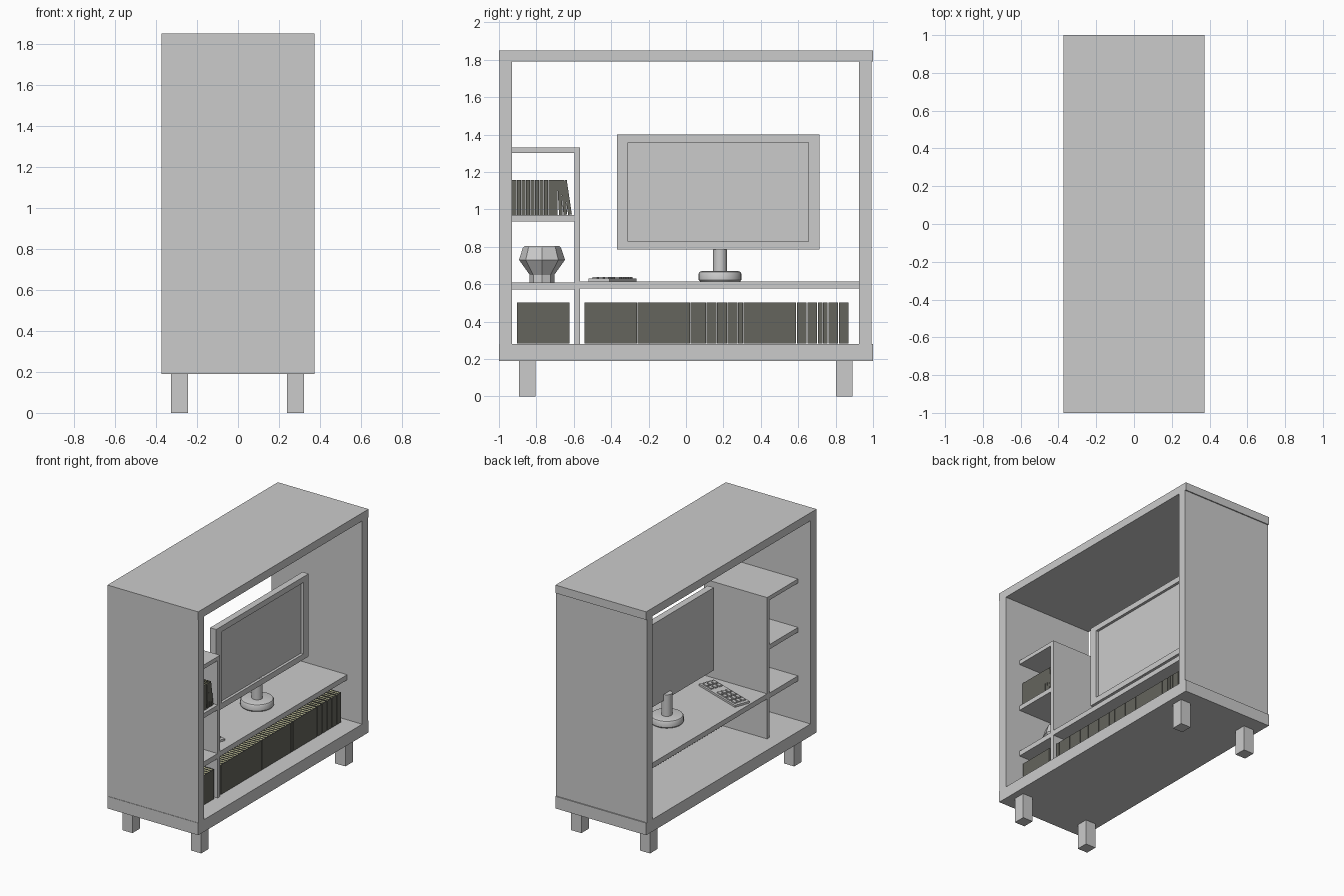
import bpy, bmesh, math
from mathutils import Matrix

if "Cube" in bpy.data.objects:
    bpy.data.objects.remove(bpy.data.objects["Cube"])


def material(name, color):
    m = bpy.data.materials.new(name)
    m.diffuse_color = (*color, 1)
    m.use_nodes = True
    m.node_tree.nodes["Principled BSDF"].inputs["Base Color"].default_value = m.diffuse_color
    return m


COVER = material("book_cover", (0.13, 0.13, 0.11))
PAPER = material("paper", (0.72, 0.72, 0.42))


def finish(name, bm, mats=()):
    mesh = bpy.data.meshes.new(name)
    bm.to_mesh(mesh)
    bm.free()
    for m in mats:
        mesh.materials.append(m)
    ob = bpy.data.objects.new(name, mesh)
    bpy.context.collection.objects.link(ob)
    return ob


def add_box(bm, x, y, z, mat=0, xf=Matrix()):
    """Box from (min, max) ranges, optionally transformed."""
    r = (x, y, z)
    m = Matrix.Translation([(a + b) / 2 for a, b in r]) @ Matrix.Diagonal([b - a for a, b in r] + [1])
    verts = bmesh.ops.create_cube(bm, size=1, matrix=xf @ m)["verts"]
    for f in {f for v in verts for f in v.link_faces}:
        f.material_index = mat


def box(name, x, y, z):
    bm = bmesh.new()
    add_box(bm, x, y, z)
    return finish(name, bm)


def lathe(name, profile, sides, loc, smooth=False):
    bm = bmesh.new()
    vs = [bm.verts.new((r, 0, z)) for r, z in profile]
    es = [bm.edges.new(p) for p in zip(vs, vs[1:])]
    bmesh.ops.spin(bm, geom=vs + es, axis=(0, 0, 1), cent=(0, 0, 0),
                   angle=math.tau, steps=sides, use_merge=True)
    bmesh.ops.remove_doubles(bm, verts=bm.verts, dist=1e-5)
    bmesh.ops.recalc_face_normals(bm, faces=bm.faces)
    ob = finish(name, bm)
    ob.location = loc
    if smooth:
        bpy.context.view_layer.objects.active = ob
        ob.select_set(True)
        bpy.ops.object.shade_smooth_by_angle(angle=math.radians(35))
        ob.select_set(False)
    return ob


# Cabinet carcass, open at both broad sides
W = (-0.373, 0.373)
box("top_board", W, (-1, 1), (1.79, 1.85))
box("bottom_board", W, (-1, 1), (0.19, 0.28))
box("left_side_panel", W, (-0.997, -0.93), (0.28, 1.79))
box("right_side_panel", W, (0.925, 0.992), (0.28, 1.79))
for x in (-0.285, 0.28):
    for y in (-0.848, 0.845):
        box("leg", (x - 0.042, x + 0.042), (y - 0.044, y + 0.044), (0, 0.19))

# Inner shelving
S = (-0.27, 0.25)
box("divider", S, (-0.596, -0.567), (0.28, 1.30))
box("upper_shelf", S, (-0.93, -0.567), (1.30, 1.33))
box("middle_shelf", S, (-0.93, -0.596), (0.935, 0.97))
box("lower_shelf", S, (-0.93, -0.596), (0.572, 0.61))
box("long_shelf", S, (-0.567, 0.925), (0.577, 0.615))

# Television with recessed screen
bm = bmesh.new()
add_box(bm, (0.03, 0.08), (-0.37, 0.715), (0.785, 1.40))
front = max(bm.faces, key=lambda f: f.calc_center_median().x)
bmesh.ops.inset_region(bm, faces=[front], thickness=0.05)
rim = list(front.verts)
for v in rim:
    v.co.y = -0.31 if v.co.y < 0.17 else 0.655
    v.co.z = 0.828 if v.co.z < 1.09 else 1.358
screen = bmesh.ops.extrude_face_region(bm, geom=[front])
bmesh.ops.delete(bm, geom=[front], context='FACES_ONLY')
for v in [g for g in screen["geom"] if isinstance(g, bmesh.types.BMVert)]:
    v.co.x -= 0.02
finish("television", bm)

# Television stand
lathe("stand_base", [(0, 0), (0.108, 0), (0.114, 0.008), (0.114, 0.042), (0.108, 0.051),
                     (0.095, 0.055), (0, 0.055)], 32, (0.03, 0.182, 0.615), True)
lathe("stand_neck", [(0, 0), (0.037, 0), (0.037, 0.165), (0, 0.165)], 24, (0.03, 0.182, 0.665), True)

# Eight-sided vase with a hollow inside
lathe("vase", [(0, 0), (0.066, 0), (0.066, 0.04), (0.123, 0.12), (0.102, 0.185), (0.09, 0.195),
               (0.08, 0.185), (0.108, 0.12), (0.05, 0.04), (0, 0.03)], 8, (0.02, -0.77, 0.61))


# Books: two boards, a spine and a page block; spine faces +x
def add_book(bm, y, z, t, h, depth, x_front, lean=0.0):
    xf = Matrix.Translation((x_front, y, z)) @ Matrix.Rotation(lean, 4, 'X')
    c = t * 0.13
    for a, b in ((0, c), (t - c, t)):
        add_box(bm, (-depth, -c), (a, b), (0, h), 0, xf)
    add_box(bm, (-c, 0), (0, t), (0, h), 0, xf)
    add_box(bm, (-depth + 0.005, -c), (c, t - c), (0.004, h - 0.004), 1, xf)


def book_row(name, books, z, t, h, depth, x_front):
    bm = bmesh.new()
    for y, lean in books:
        add_book(bm, y, z, t, h, depth, x_front, math.radians(lean))
    finish(name, bm, (COVER, PAPER))


for y0 in (-0.904, -0.543, -0.26, 0.024, 0.307):
    book_row("book_block", [(y0 + i * 0.0281, 0) for i in range(10)], 0.282, 0.0275, 0.22, 0.15, 0.24)
pairs = [(0.593 + p * 0.0565 + i * 0.0255, 0) for p in range(5) for i in range(2)]
book_row("paired_books", pairs, 0.282, 0.025, 0.22, 0.15, 0.24)
book_row("upper_book_block", [(-0.929 + i * 0.0241, 0) for i in range(10)], 0.97, 0.0238, 0.187, 0.13, 0.225)
book_row("leaning_books", [(-0.679, 3), (-0.655, 5), (-0.630, 8.5)], 0.97, 0.02, 0.186, 0.13, 0.225)

# Remote control lying diagonally, with rows of raised buttons
bm = bmesh.new()
xf = Matrix.Translation((-0.04, -0.393, 0.615)) @ Matrix.Rotation(math.radians(-20), 4, 'Z')
add_box(bm, (-0.21, 0.21), (-0.06, 0.06), (0, 0.015), 0, xf)
for i in range(7):
    if i == 4:
        continue
    for j in (-1, 0, 1):
        x, y = -0.165 + i * 0.055, j * 0.034
        add_box(bm, (x - 0.02, x + 0.02), (y - 0.012, y + 0.012), (0.014, 0.024), 0, xf)
finish("remote_control", bm)
